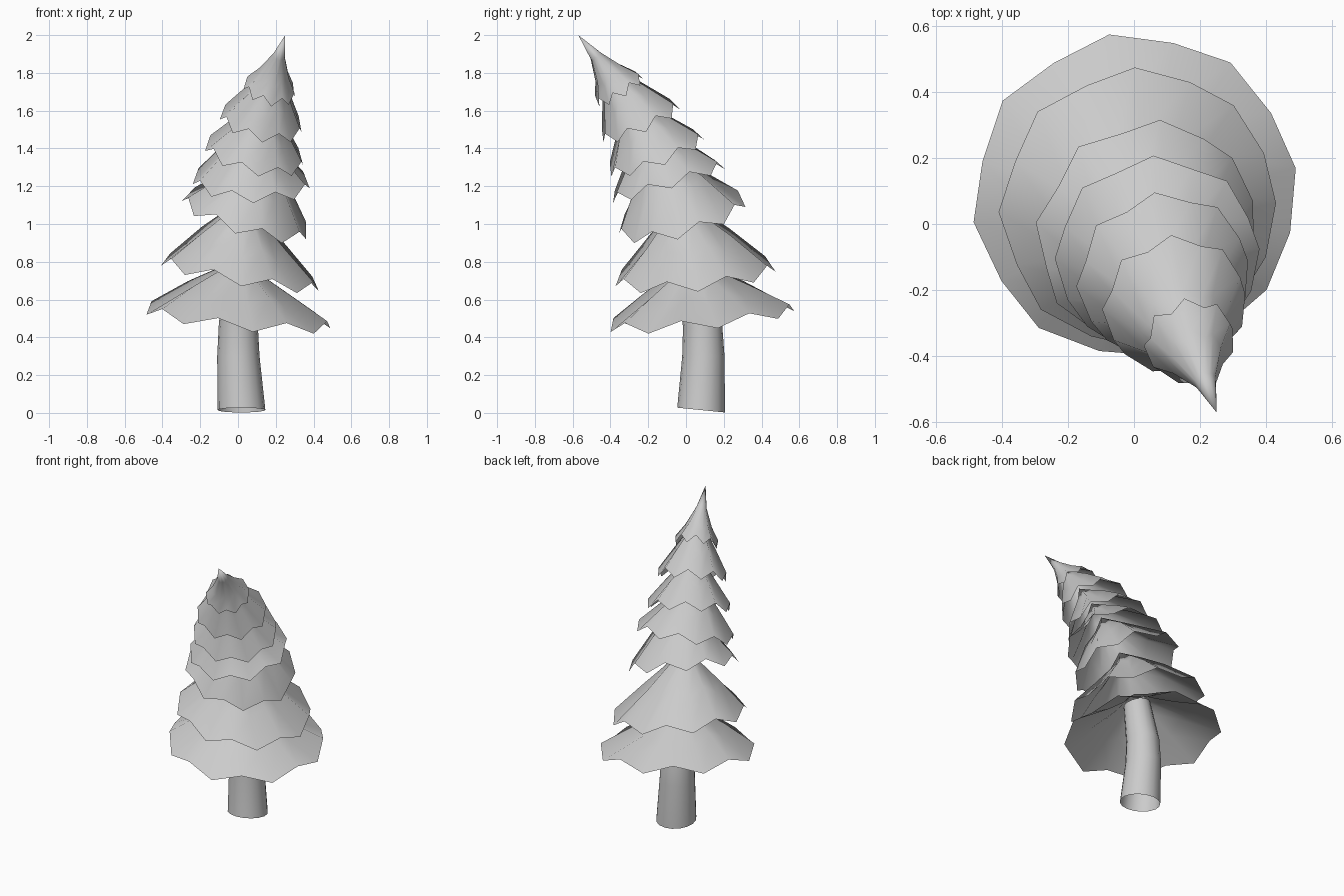
import bpy, bmesh
from math import cos, sin, tau, radians
from mathutils import Vector

if "Cube" in bpy.data.objects:
    bpy.data.objects.remove(bpy.data.objects["Cube"])

# Bent spine of the tree: height, x, y, slope in x, slope in y
SPINE = [
    (0.015, 0.018, 0.08, 0.0, 0.10),
    (0.30, 0.002, 0.092, 0.0, 0.0),
    (0.484, 0.002, 0.087, 0.09, -0.10),
    (0.71, 0.01, 0.05, 0.165, -0.09),
    (1.02, 0.032, -0.02, 0.29, -0.25),
    (1.20, 0.07, -0.09, 0.05, -0.30),
    (1.35, 0.085, -0.15, 0.20, -0.38),
    (1.52, 0.12, -0.235, 0.20, -0.43),
    (1.70, 0.165, -0.345, 0.25, -0.60),
    (1.85, 0.205, -0.445, 0.25, -0.75),
    (2.00, 0.25, -0.57, 0.25, -0.80),
]
SIDES = 16


def spine(z):
    for p, q in zip(SPINE, SPINE[1:]):
        if z <= q[0] + 1e-6:
            break
    f = (z - p[0]) / (q[0] - p[0])
    x, y, sx, sy = (a + (b - a) * f for a, b in zip(p[1:], q[1:]))
    return Vector((x, y, z)), Vector((sx, sy, 1)).normalized()


def ring(bm, z, r, phase=0, rise=0):
    # Ring square to the spine; odd points are lifted by rise
    c, t = spine(z)
    if r == 0:
        return [bm.verts.new(c)]
    v = t.cross(Vector((1, 0, 0))).normalized()
    u = v.cross(t)
    out = []
    for i in range(SIDES):
        a = phase + tau * i / SIDES
        odd = i % 2 if rise else 0
        rr = r * (0.97 if odd else 1)
        out.append(bm.verts.new(c + (u * cos(a) + v * sin(a)) * rr + t * rise * odd))
    return out


def build(name, rings):
    bm = bmesh.new()
    loops = [ring(bm, *r) for r in rings]
    for lo, hi in zip(loops, loops[1:]):
        for i in range(SIDES):
            j = (i + 1) % SIDES
            if len(hi) == 1:
                bm.faces.new((lo[i], lo[j], hi[0]))
            else:
                bm.faces.new((lo[i], lo[j], hi[j], hi[i]))
    bmesh.ops.recalc_face_normals(bm, faces=bm.faces)
    me = bpy.data.meshes.new(name)
    bm.to_mesh(me)
    bm.free()
    me.shade_smooth()
    ob = bpy.data.objects.new(name, me)
    bpy.context.collection.objects.link(ob)


# Trunk
build("trunk", [(0.015, 0.127), (0.30, 0.112), (0.46, 0.104), (0.74, 0.085)])

# Branch tiers: rim height, radius, cone height, phase in degrees, notch rise
TIERS = [
    (0.484, 0.495, 0.34, 9, 0.055),
    (0.71, 0.425, 0.44, 1, 0.06),
    (1.02, 0.345, 0.42, -8, 0.06),
    (1.20, 0.31, 0.36, 2, 0.055),
    (1.35, 0.265, 0.34, 5, 0.055),
    (1.52, 0.22, 0.34, 2, 0.055),
    (1.695, 0.138, 0.305, 5, 0.05),
]
# Concave cone profile: fraction of radius, of height, of notch rise
PROFILE = [(0.60, 0.36, 0.9), (0.28, 0.68, 0.45), (0, 1, 0)]
TIP_PROFILE = [(0.62, 0.25, 0.7), (0.24, 0.62, 0.2), (0, 1, 0)]
for n, (z, r, h, deg, rise) in enumerate(TIERS, 1):
    ph = radians(deg)
    prof = TIP_PROFILE if n == len(TIERS) else PROFILE
    build(f"branch_tier_{n}",
          [(z, r, ph, rise)] + [(z + h * g, r * f, ph, rise * k) for f, g, k in prof])
